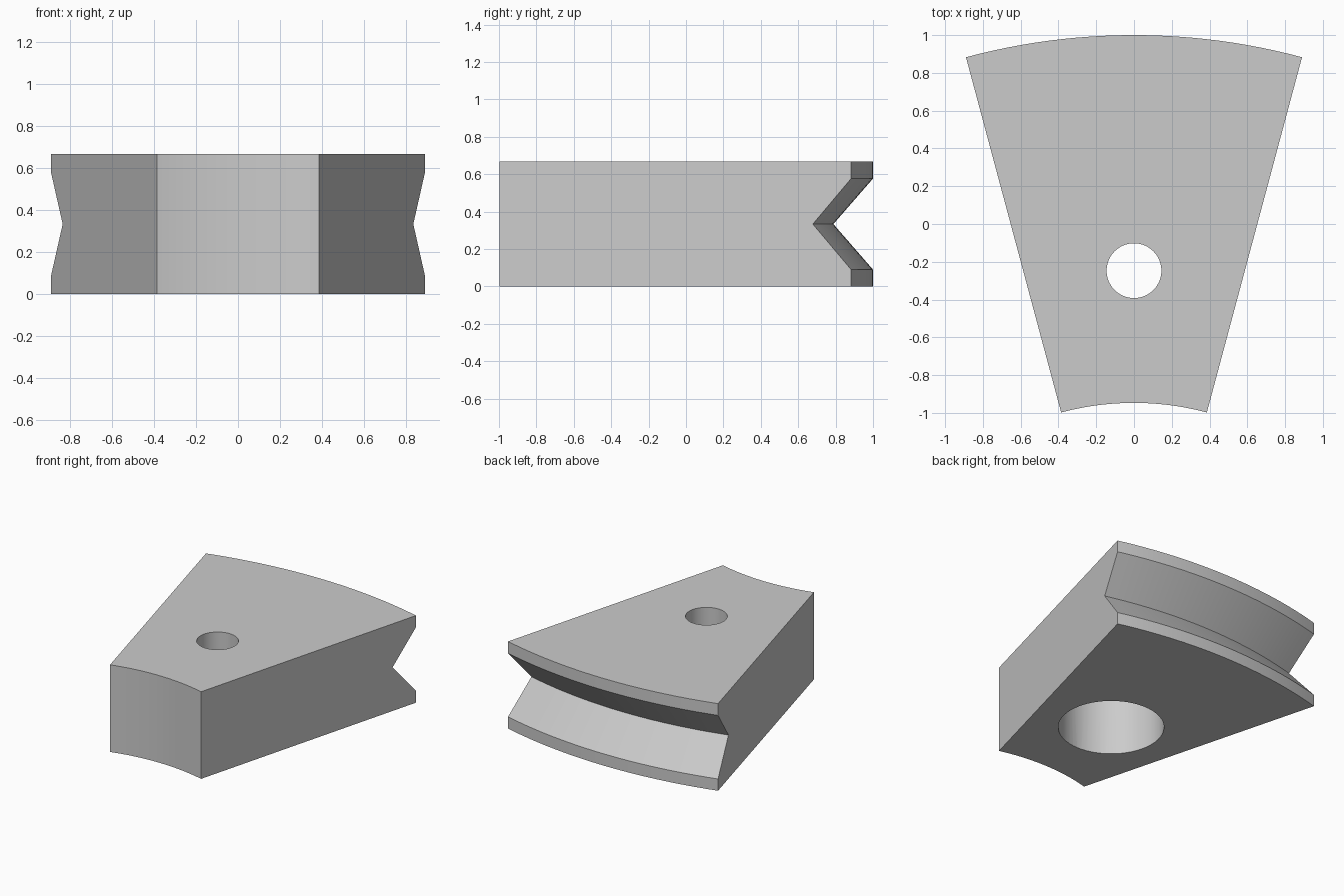
import bpy, bmesh, math
from mathutils import Vector, Matrix

cube = bpy.data.objects.get("Cube")
if cube:
    bpy.data.objects.remove(cube, do_unlink=True)

HEIGHT = 0.667
R_IN, R_OUT, R_GROOVE = 1.49, 3.437, 3.225
LIP = 0.09
HALF_ANGLE = math.radians(15)
CENTRE = Vector((0, 1 - R_OUT, 0))      # axis of the ring the wedge belongs to
HOLE = Vector((0, -0.247, 0))
HOLE_R, POCKET_R, POCKET_DEPTH = 0.145, 0.367, 0.5

grey = bpy.data.materials.new("plain grey")
grey.use_nodes = True
grey.diffuse_color = (0.6, 0.6, 0.6, 1)
grey.node_tree.nodes["Principled BSDF"].inputs["Base Color"].default_value = (0.6, 0.6, 0.6, 1)


def sweep(name, profile, axis, start, angle, steps, closed=False):
    """Turn a (radius, z) profile about a vertical axis into a solid."""
    bm = bmesh.new()
    rings = []
    for i in range(steps if closed else steps + 1):
        turn = Matrix.Rotation(start + angle * i / steps, 3, 'Z')
        rings.append([bm.verts.new(axis + turn @ Vector((0, r, z))) for r, z in profile])
    n = len(profile)
    for i in range(steps):
        a, b = rings[i], rings[(i + 1) % len(rings)]
        for j in range(n - 1 if closed else n):
            k = (j + 1) % n
            bm.faces.new((a[j], a[k], b[k], b[j]))
    if closed:                           # full turn: cap bottom and top
        bm.faces.new([ring[0] for ring in rings])
        bm.faces.new([ring[-1] for ring in rings])
    else:                                # part turn: cap both ends
        bm.faces.new(rings[0])
        bm.faces.new(rings[-1])
    bmesh.ops.recalc_face_normals(bm, faces=bm.faces)
    mesh = bpy.data.meshes.new(name)
    bm.to_mesh(mesh)
    bm.free()
    mesh.materials.append(grey)
    obj = bpy.data.objects.new(name, mesh)
    bpy.context.collection.objects.link(obj)
    return obj


# Wedge body with a V groove along its outer rim
body_profile = [(R_IN, 0), (R_OUT, 0), (R_OUT, LIP), (R_GROOVE, HEIGHT / 2),
                (R_OUT, HEIGHT - LIP), (R_OUT, HEIGHT), (R_IN, HEIGHT)]
wedge = sweep("ring_segment", body_profile, CENTRE, -HALF_ANGLE, 2 * HALF_ANGLE, 24)

# Stepped screw hole: wide pocket below, narrow bore above
hole_profile = [(POCKET_R, -0.1), (POCKET_R, POCKET_DEPTH),
                (HOLE_R, POCKET_DEPTH), (HOLE_R, HEIGHT + 0.1)]
cutter = sweep("hole_cutter", hole_profile, HOLE, 0, math.tau, 64, closed=True)
cutter.hide_render = True

cut = wedge.modifiers.new("screw_hole", 'BOOLEAN')
cut.operation = 'DIFFERENCE'
cut.solver = 'EXACT'
cut.object = cutter
bpy.context.view_layer.objects.active = wedge
wedge.select_set(True)
bpy.ops.object.modifier_apply(modifier=cut.name)
bpy.data.objects.remove(cutter, do_unlink=True)

bpy.ops.object.shade_smooth_by_angle(angle=math.radians(20))
